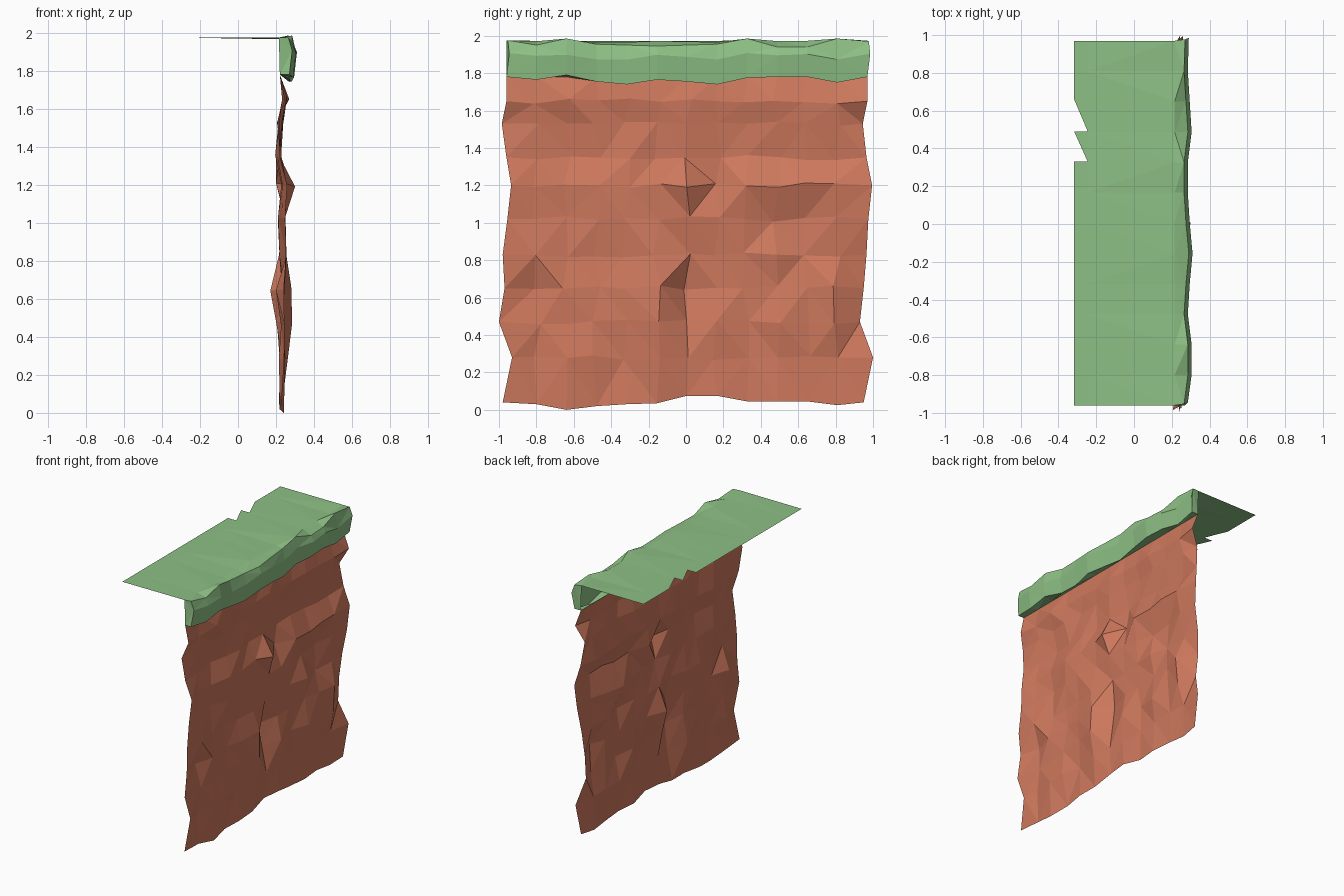
import bpy
import bmesh
import random

random.seed(7)
cube = bpy.data.objects.get("Cube")
if cube:
    bpy.data.objects.remove(cube, do_unlink=True)


def make_material(name, rgb):
    mat = bpy.data.materials.new(name)
    mat.use_nodes = True
    mat.diffuse_color = (*rgb, 1)
    mat.node_tree.nodes["Principled BSDF"].inputs["Base Color"].default_value = (*rgb, 1)
    return mat


def add_strips(bm, rows):
    """Skin a list of equally long point rows with quads."""
    grid = [[bm.verts.new(p) for p in row] for row in rows]
    for low, high in zip(grid, grid[1:]):
        for j in range(len(low) - 1):
            bm.faces.new((low[j], low[j + 1], high[j + 1], high[j]))
    return grid


def finish(bm, name, mat):
    bmesh.ops.triangulate(bm, faces=bm.faces[:], quad_method='SHORT_EDGE')
    mesh = bpy.data.meshes.new(name)
    bm.to_mesh(mesh)
    bm.free()
    mesh.materials.append(mat)
    obj = bpy.data.objects.new(name, mesh)
    bpy.context.collection.objects.link(obj)
    return obj


clay = make_material("terracotta rock", (0.62, 0.19, 0.11))
grass = make_material("grass green", (0.27, 0.53, 0.235))

COLS = 13
columns = [-0.96 + 1.93 * j / (COLS - 1) for j in range(COLS)]

# Rock face: rough sheet with ragged outer edges
heights = [0.04, 0.28, 0.47, 0.65, 0.83, 1.02, 1.2, 1.35, 1.53, 1.65, 1.78]
left_edge = [-0.98, -0.93, -1.0, -0.97, -0.98, -0.955, -0.935, -0.96, -0.985, -0.96, -0.96]
right_edge = [0.95, 1.0, 0.93, 0.95, 0.965, 0.975, 0.995, 0.965, 0.945, 0.97, 0.97]
foot = [0.04, 0.03, 0.0, 0.02, 0.03, 0.035, 0.075, 0.075, 0.045, 0.045, 0.045, 0.025, 0.04]
row_depth = [0.235, 0.23, 0.235, 0.23, 0.235, 0.23, 0.24, 0.215, 0.22, 0.25, 0.22]

# Ledges and hollows, keyed by (column, row)
bumps = {(6, 6): 0.30, (7, 6): 0.20, (7, 7): 0.20, (6, 5): 0.25,
         (8, 6): 0.27, (9, 6): 0.27, (10, 6): 0.275, (11, 6): 0.27,
         (9, 5): 0.21, (10, 5): 0.21, (5, 4): 0.255, (5, 3): 0.28,
         (6, 3): 0.17, (5, 2): 0.285, (6, 2): 0.20, (5, 1): 0.26,
         (11, 3): 0.275, (12, 3): 0.20, (11, 2): 0.26, (12, 2): 0.205,
         (1, 4): 0.255, (1, 3): 0.20, (4, 5): 0.25, (4, 3): 0.25}

rows = []
for i, z in enumerate(heights):
    row = []
    for j, y in enumerate(columns):
        inner = 0 < i < len(heights) - 1 and 0 < j < COLS - 1
        x = row_depth[i] + random.uniform(-0.02, 0.02)
        x = bumps.get((j, i), x)
        if i == len(heights) - 1:
            x = 0.22
        if j == 0:
            y = left_edge[i]
        elif j == COLS - 1:
            y = right_edge[i]
        dy = random.uniform(-0.025, 0.025) if inner else 0
        dz = random.uniform(-0.015, 0.015) if inner else 0
        row.append((x, y + dy, foot[j] if i == 0 else z + dz))
    rows.append(row)
bm = bmesh.new()
add_strips(bm, rows)
finish(bm, "rock_face", clay)

# Grass top: hanging lip with a wavy rim, continuing into the flat ground
rim_z = [1.975, 1.95, 1.985, 1.955, 1.95, 1.945, 1.95, 1.955, 1.985, 1.94, 1.94, 1.985, 1.97]
hem_z = [1.78, 1.765, 1.79, 1.755, 1.74, 1.765, 1.755, 1.74, 1.775, 1.78, 1.78, 1.75, 1.78]
bulge = [0.285, 0.305, 0.305, 0.285, 0.295, 0.31, 0.295, 0.285, 0.285, 0.305, 0.295, 0.285, 0.29]
hem, lower, belly, rim, seam, ground = [], [], [], [], [], []
for j, y in enumerate(columns):
    end = 0.015 if j in (0, COLS - 1) else 0
    wobble = random.uniform(-0.02, 0.02)
    hem.append((0.22, y, 1.78))
    lower.append((bulge[j] - 0.015, y, hem_z[j]))
    belly.append((bulge[j], y + end, 1.89 + wobble))
    rim.append((bulge[j] - 0.02, y + end / 2, rim_z[j]))
    seam.append((0.215, y, 1.97 + wobble / 4))
    ground.append((-0.245, y, 1.973))
bm = bmesh.new()
grid = add_strips(bm, [hem, lower, belly, rim, seam, ground])
lip = grid[:5]
bm.faces.new([r[0] for r in lip])
bm.faces.new([r[-1] for r in reversed(lip)])

# Outer ground border with two saw-tooth notches
IN, OUT = -0.245, -0.317
flaps = [[(OUT, -0.96), (IN, -0.96), (IN, 0.33), (OUT, 0.33)],
         [(IN, 0.33), (IN, 0.49), (OUT, 0.49)],
         [(IN, 0.49), (IN, 0.66), (OUT, 0.66)],
         [(OUT, 0.66), (IN, 0.66), (IN, 0.97), (OUT, 0.97)]]
for flap in flaps:
    bm.faces.new([bm.verts.new((x, y, 1.973)) for x, y in flap])
finish(bm, "grass_top", grass)
